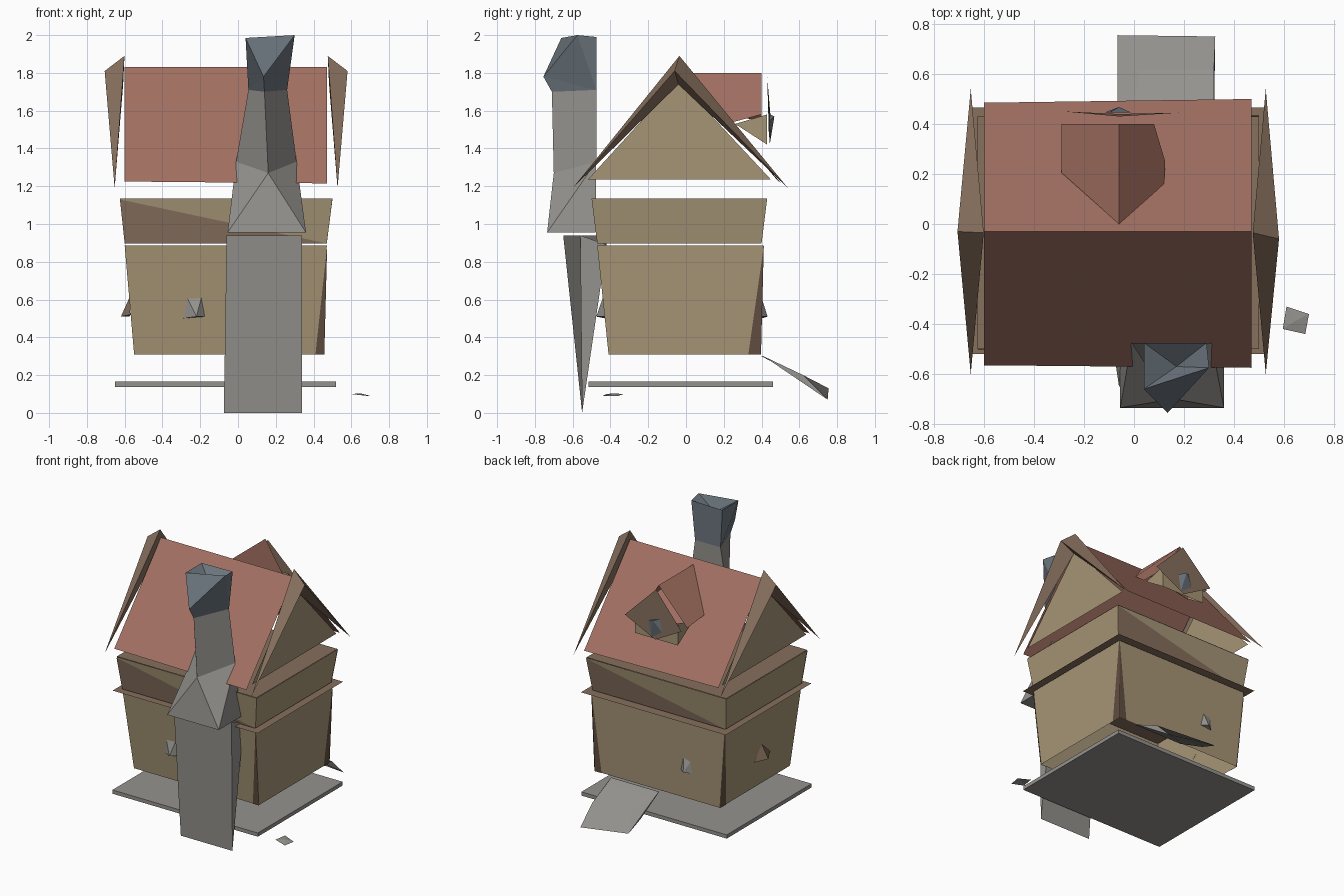
import bpy

def material(name, rgb):
    m = bpy.data.materials.new(name)
    m.diffuse_color = (*rgb, 1)
    return m

TAN = material("plaster", (0.38, 0.30, 0.18))
WOOD = material("timber", (0.24, 0.16, 0.11))
DARK = material("dark_timber", (0.12, 0.075, 0.05))
ROOF = material("roof_tile", (0.36, 0.16, 0.12))
STONE = material("stone", (0.30, 0.29, 0.27))
SLATE = material("slate", (0.15, 0.18, 0.21))
CX, CY = -0.063, -0.03   # middle of the house

def part(name, verts, faces, mat):
    me = bpy.data.meshes.new(name)
    me.from_pydata(verts, [], faces)
    me.materials.append(mat)
    ob = bpy.data.objects.new(name, me)
    bpy.context.collection.objects.link(ob)
    return ob

def rect(x0, x1, y0, y1, z):
    return [(x0, y0, z), (x1, y0, z), (x1, y1, z), (x0, y1, z)]

def loft(name, rings, mat, bottom=False, top=False):
    n = len(rings[0])
    verts = [p for r in rings for p in r]
    faces = [(k*n+i, k*n+(i+1) % n, (k+1)*n+(i+1) % n, (k+1)*n+i)
             for k in range(len(rings)-1) for i in range(n)]
    if bottom:
        faces.append(tuple(reversed(range(n))))
    if top:
        faces.append(tuple(range(len(verts)-n, len(verts))))
    return part(name, verts, faces, mat)

def fin(name, base, tip, mat):
    # shallow pyramid: base outline plus a raised tip
    n = len(base)
    return part(name, base + [tip], [(i, (i+1) % n, n) for i in range(n)], mat)

# ground slab
loft("ground_slab", [rect(-.65, .52, -.515, .46, .138), rect(-.65, .52, -.515, .46, .165)],
     STONE, True, True)

# flared walls, open below, with flat timber ledges
loft("lower_walls", [rect(-.55, .455, -.41, .395, .31), rect(-.6, .47, -.47, .41, .885)], TAN)
part("middle_ledge", rect(-.645, .52, -.52, .465, .891), [(0, 1, 2, 3)], WOOD)
loft("upper_walls", [rect(-.6, .47, -.47, .40, .897), rect(-.625, .5, -.5, .43, 1.135)], TAN)
part("upper_ledge", rect(-.625, .5, -.5, .43, 1.137), [(0, 1, 2, 3)], WOOD)

# timber slivers at the wall corners
tri = [(0, 1, 2)]
part("corner_post_front", [(.41, -.414, .31), (.457, -.414, .31), (.472, -.474, .885)], tri, DARK)
part("corner_post_right", [(.459, .33, .31), (.459, .397, .31), (.474, .412, .885)], tri, DARK)
part("corner_post_back", [(.455, .399, .31), (.40, .399, .31), (.47, .414, .885)], tri, DARK)
part("corner_post_left", [(-.554, .395, .31), (-.554, .33, .31), (-.604, .41, .885)], tri, DARK)

# diagonal timber panels on the upper storey
part("front_timber", [(-.625, -.504, 1.13), (-.6, -.474, .897), (.47, -.474, .897)], tri, WOOD)
part("back_timber", [(.5, .434, 1.13), (.47, .404, .897), (-.6, .404, .897)], tri, WOOD)

# roof slopes
part("roof", [(-.6, -.565, 1.225), (.47, -.575, 1.215), (-.6, CY, 1.83), (.47, CY, 1.83),
              (-.6, .485, 1.23), (.47, .5, 1.22)], [(0, 1, 3, 2), (2, 3, 5, 4)], ROOF)

# gable walls and bargeboards, mirrored left and right
for s, side in ((1, "right"), (-1, "left")):
    X = lambda d: CX + s*d
    part("gable_" + side, [(X(.54), -.52, 1.235), (X(.54), .45, 1.235), (X(.54), -.04, 1.76)],
         tri, TAN)
    verts = [(X(.538), -.035, 1.89), (X(.643), -.06 if s > 0 else CY, 1.81),
             (X(.545), -.04, 1.74), (X(.59), -.60, 1.19), (X(.59), .54, 1.19)]
    part("bargeboard_" + side, verts,
         [(0, 1, 3), (1, 2, 3), (2, 0, 3), (1, 0, 4), (2, 1, 4), (0, 2, 4)], WOOD)

# dormer on the back slope
part("dormer_roof", [(-.06, 0, 1.80), (-.06, .40, 1.80), (-.29, .205, 1.57), (-.29, .40, 1.55),
                     (.12, .16, 1.61), (.125, .25, 1.54), (.08, .40, 1.58)],
     [(0, 1, 3, 2), (0, 4, 5, 6, 1)], ROOF)
part("dormer_walls", [(-.235, .43, 1.58), (.11, .43, 1.58), (.11, .43, 1.42), (-.235, .43, 1.42),
                      (-.235, .26, 1.53), (.11, .26, 1.53)],
     [(0, 1, 2, 3), (0, 3, 4), (1, 5, 2)], TAN)
part("dormer_board", [(-.06, .43, 1.78), (-.28, .45, 1.54), (-.06, .44, 1.42), (.18, .445, 1.54)],
     [(0, 1, 2, 3)], WOOD)
fin("dormer_window", [(-.10, .445, 1.58), (-.12, .445, 1.49), (-.03, .445, 1.43), (-.01, .445, 1.55)],
    (-.06, .468, 1.57), SLATE)

# small windows
fin("front_window", [(-.275, -.435, .62), (-.295, -.425, .50), (-.17, -.425, .51), (-.19, -.435, .625)],
    (-.22, -.475, .51), STONE)
fin("back_window", [(-.26, .40, .61), (-.24, .40, .51), (-.33, .40, .50), (-.32, .40, .59)],
    (-.28, .432, .51), STONE)
fin("left_window", [(-.575, .04, .51), (-.575, -.05, .61), (-.57, -.15, .52)],
    (-.62, -.06, .51), WOOD)

# chimney: wedge foot, shoulder, stack and cap
part("chimney_foot", [(-.075, -.55, 0), (.34, -.55, 0), (.34, -.56, .94), (-.06, -.65, .94),
                      (.34, -.42, .89), (-.05, -.44, .94)],
     [(0, 1, 2, 3), (1, 4, 2), (0, 3, 5), (1, 0, 5, 4), (3, 2, 4, 5)], STONE)
shoulder = [(.16, -.70, 1.27), (.31, -.475, 1.33), (-.01, -.475, 1.33)]
base = rect(-.055, .36, -.735, -.48, .955)
part("chimney_shoulder", base + shoulder,
     [(3, 2, 1, 0), (0, 1, 4), (1, 2, 5), (1, 5, 4), (3, 0, 6), (0, 4, 6), (2, 3, 6, 5)], STONE)
neck = [(.14, -.71, 1.70), (.26, -.475, 1.71), (.055, -.475, 1.71)]
loft("chimney_stack", [shoulder, neck], STONE)
part("chimney_cap", [(.135, -.755, 1.78), neck[1], neck[2], (.04, -.66, 1.985), (.30, -.575, 2.0),
                     (.29, -.475, 1.99), (.04, -.475, 1.985), (.17, -.57, 1.90), neck[0]],
     [(0, 4, 3), (0, 1, 4), (1, 5, 4), (1, 2, 6, 5), (2, 0, 3), (2, 3, 6),
      (3, 4, 7), (4, 5, 7), (5, 6, 7), (6, 3, 7), (8, 1, 0), (2, 8, 0)], SLATE)

# sloping back step and a loose stone
loft("back_step", [[(-.065, .40, .30), (.32, .40, .30), (.32, .62, .20), (-.065, .62, .18)],
                   [(-.065, .41, .30), (.32, .41, .30), (.325, .75, .07), (-.065, .755, .13)]],
     STONE, True, True)
fin("loose_stone", [(.595, -.42, .10), (.685, -.44, .09), (.70, -.36, .09), (.61, -.33, .10)],
    (.65, -.385, .103), STONE)
